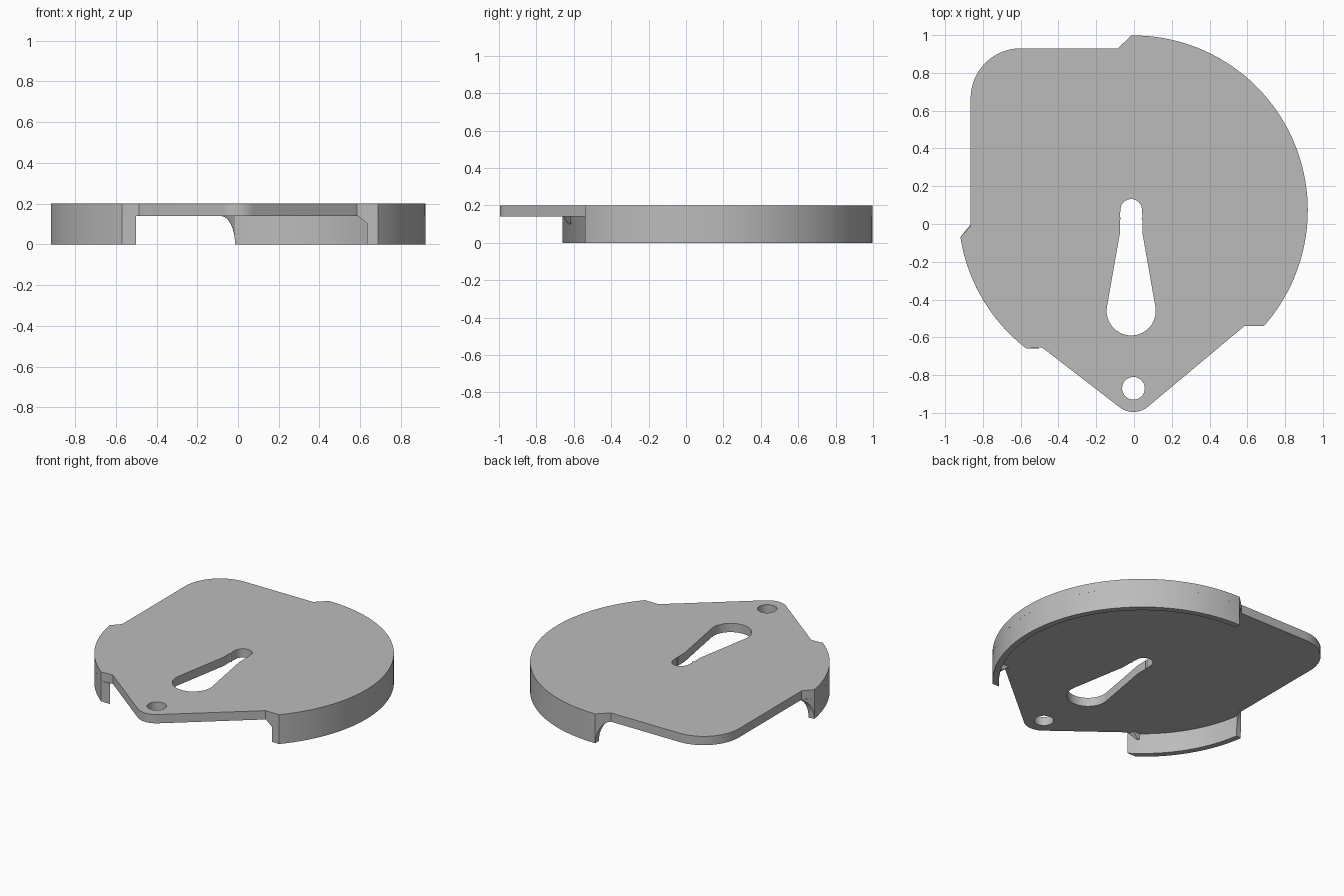
import bpy, bmesh
from math import sin, cos, pi, atan2, sqrt, radians

cube = bpy.data.objects.get("Cube")
if cube:
    bpy.data.objects.remove(cube)

CX, CY, R = -0.005, 0.073, 0.925      # round cover outline
WALL, UNDER, TOP = 0.04, 0.14, 0.2    # rim wall, plate underside, plate top

grey = bpy.data.materials.new("light_grey")
grey.use_nodes = True
COLOUR = (0.5, 0.5, 0.5, 1)
grey.diffuse_color = COLOUR
grey.node_tree.nodes["Principled BSDF"].inputs["Base Color"].default_value = COLOUR


def arc(cx, cy, r, a0, a1, n):
    return [(cx + r * cos(a0 + (a1 - a0) * i / n), cy + r * sin(a0 + (a1 - a0) * i / n))
            for i in range(n + 1)]


def add_object(name, mesh):
    obj = bpy.data.objects.new(name, mesh)
    bpy.context.collection.objects.link(obj)
    mesh.materials.clear()
    mesh.materials.append(grey)
    bpy.ops.object.select_all(action='DESELECT')
    obj.select_set(True)
    bpy.context.view_layer.objects.active = obj
    bpy.ops.object.shade_smooth_by_angle(angle=radians(25))
    return obj


def plate(name, loops):
    """Flat plate: first loop is the outline, the others are holes."""
    curve = bpy.data.curves.new(name + "_outline", 'CURVE')
    curve.dimensions, curve.fill_mode = '2D', 'BOTH'
    curve.extrude = (TOP - UNDER) / 2
    for loop in loops:
        spline = curve.splines.new('POLY')
        spline.points.add(len(loop) - 1)
        for p, (x, y) in zip(spline.points, loop):
            p.co = (x, y, 0, 1)
        spline.use_cyclic_u = True
    temp = bpy.data.objects.new(name + "_temp", curve)
    bpy.context.collection.objects.link(temp)
    bpy.context.view_layer.update()
    mesh = bpy.data.meshes.new_from_object(
        temp.evaluated_get(bpy.context.evaluated_depsgraph_get()))
    bpy.data.objects.remove(temp)
    bm = bmesh.new()
    bm.from_mesh(mesh)
    bmesh.ops.remove_doubles(bm, verts=bm.verts, dist=0.0001)
    bmesh.ops.translate(bm, verts=bm.verts, vec=(0, 0, (TOP + UNDER) / 2))
    bmesh.ops.recalc_face_normals(bm, faces=bm.faces)
    bm.to_mesh(mesh)
    bm.free()
    add_object(name, mesh)


def loft(name, sections):
    """Skin a row of four-cornered sections and cap both ends."""
    bm = bmesh.new()
    rows = [[bm.verts.new(p) for p in s] for s in sections]
    for a, b in zip(rows, rows[1:]):
        for i in range(4):
            j = (i + 1) % 4
            bm.faces.new((a[i], a[j], b[j], b[i]))
    bm.faces.new(rows[0])
    bm.faces.new(rows[-1])
    bmesh.ops.recalc_face_normals(bm, faces=bm.faces)
    mesh = bpy.data.meshes.new(name)
    bm.to_mesh(mesh)
    bm.free()
    add_object(name, mesh)


def section(a_out, a_in, r_out, r_in, z):
    o = (CX + r_out * cos(a_out), CY + r_out * sin(a_out))
    i = (CX + r_in * cos(a_in), CY + r_in * sin(a_in))
    return [(*o, z), (*o, UNDER), (*i, UNDER), (*i, z)]


def angle_at(y, r, side):
    """Angle where a circle of radius r meets height y on the given side."""
    dy = y - CY
    return atan2(dy, side * sqrt(r * r - dy * dy)) % (2 * pi)


def rim(name, a_flat, y_flat, side, a_flare, turn):
    """Wall cut level at its front end and flared into the plate at the other."""
    inner = R - WALL
    b = angle_at(y_flat, inner, side)
    if a_flat < 0:
        b -= 2 * pi
    n = 48
    rows = []
    for i in range(n + 1):
        t = i / n
        rows.append(section(a_flat + (a_flare - a_flat) * t, b + (a_flare - b) * t,
                            R, inner, 0))
    loft(name, rows)
    rows = []
    for i in range(9):                 # concave fillet under the slanted corner
        s = 0.07 * (1 - cos(i / 8 * pi / 2))
        z = (UNDER - 0.002) * sin(i / 8 * pi / 2)
        a = a_flare + turn * s / R
        rows.append(section(a, a, R - s, inner - s * 0.6, z))
    loft(name + "_fillet", rows)


def gusset(name, x_wall, x_plate, y, depth):
    """Small sloped brace between the wall end and the plate."""
    x_out = x_wall + (x_wall - x_plate) * 0.4
    loft(name, [[(x_wall, v, 0.1), (x_plate, v, UNDER), (x_out, v, UNDER), (x_out, v, 0.1)]
                for v in (y, y + depth)])


# Key angles of the round outline
a_left_front = angle_at(-0.66, R, -1)
a_right_front = angle_at(-0.54, R, 1) - 2 * pi
a_back = pi / 2 + 0.01
a_left = angle_at(-0.07, R, -1)

# Cover plate with pivot hole and keyhole
outline = arc(CX, CY, R, a_back, a_right_front, 72)
outline += [(0.585, -0.54)]
outline += arc(-0.003, -0.875, 0.12, -0.87, -pi + 0.91, 12)
outline += [(-0.485, -0.655), (-0.52, -0.655)]
outline += arc(CX, CY, R, a_left_front, a_left, 24)
outline += [(-0.865, -0.01)]
outline += arc(-0.6, 0.665, 0.265, pi, pi / 2, 16)
outline += [(-0.085, 0.93)]

pivot_hole = arc(-0.003, -0.87, 0.06, 0, 2 * pi, 32)[:-1]

KX = -0.015
right_edge = [(KX + 0.06, 0.035), (KX + 0.053, 0.03), (KX + 0.06, 0.02), (KX + 0.06, -0.05)]
left_edge = [(2 * KX - x, y) for x, y in reversed(right_edge)]
keyhole = arc(KX, 0.075, 0.057, pi, 0, 16) + right_edge
keyhole += arc(KX, -0.46, 0.13, 0.17, -pi - 0.17, 28) + left_edge

plate("cover_plate", [outline, pivot_hole, keyhole])

# Rim walls on both sides
rim("long_rim", a_right_front, -0.54, 1, a_back, 1)
rim("short_rim", a_left_front, -0.66, -1, a_left, -1)

# Braces at the front ends of the walls
gusset("right_gusset", 0.638, 0.588, -0.54, 0.04)
gusset("left_gusset", -0.545, -0.51, -0.655, 0.04)
